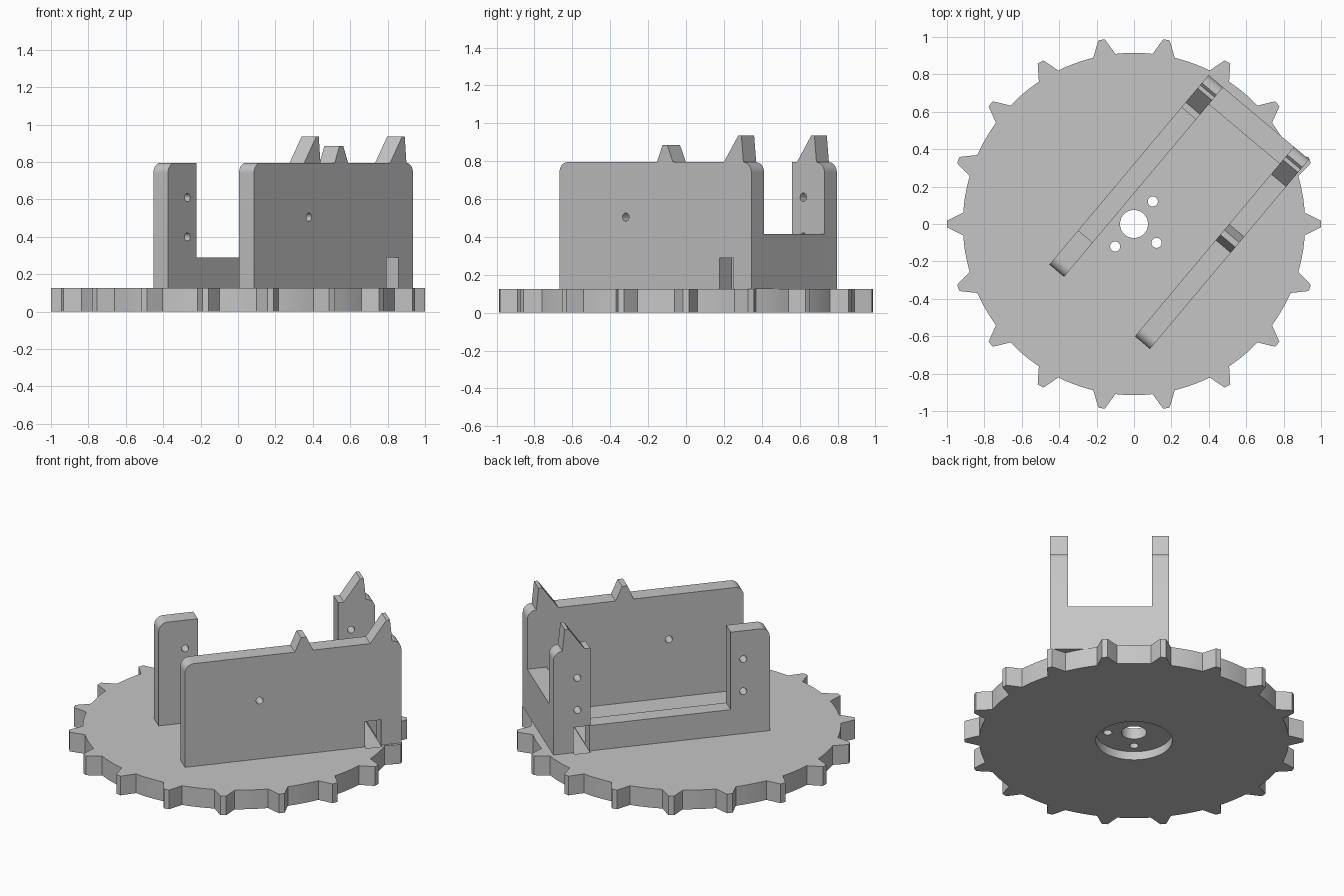
import bpy, bmesh, math
from mathutils import Matrix

if "Cube" in bpy.data.objects:
    bpy.data.objects.remove(bpy.data.objects["Cube"])

ANG = math.radians(50)          # direction of the bracket on the plate
BASE, LOW, TOP = 0.125, 0.29, 0.795
U0, U1 = -0.457, 0.866          # bracket ends
ROT = Matrix.Rotation(ANG, 4, 'Z')

grey = bpy.data.materials.new("plain grey")
grey.diffuse_color = (0.56, 0.56, 0.56, 1)
grey.use_nodes = True
grey.node_tree.nodes["Principled BSDF"].inputs["Base Color"].default_value = grey.diffuse_color


def make(name, bm, rotate=False):
    bmesh.ops.recalc_face_normals(bm, faces=bm.faces)
    if rotate:
        bm.transform(ROT)
    me = bpy.data.meshes.new(name)
    bm.to_mesh(me)
    bm.free()
    me.materials.append(grey)
    ob = bpy.data.objects.new(name, me)
    bpy.context.collection.objects.link(ob)
    return ob


def extrude(bm, pts, vec):
    face = bm.faces.new([bm.verts.new(p) for p in pts])
    res = bmesh.ops.extrude_face_region(bm, geom=[face])
    bmesh.ops.translate(bm, verts=[v for v in res['geom'] if isinstance(v, bmesh.types.BMVert)], vec=vec)


def slab(name, profile, v0, v1):
    """Upright plate: profile in (along, height), thickness from v0 to v1 sideways."""
    bm = bmesh.new()
    extrude(bm, [(u, -v0, z) for u, z in profile], (0, v0 - v1, 0))
    return make(name, bm, True)


def round_corner(cu, cz, r, a0, a1, n=8):
    return [(cu + r * math.cos(math.radians(a0 + (a1 - a0) * i / n)),
             cz + r * math.sin(math.radians(a0 + (a1 - a0) * i / n))) for i in range(n + 1)]


def cylinder(x, y, r, z0, z1, seg=32):
    bm = bmesh.new()
    extrude(bm, [(x + r * math.cos(2 * math.pi * i / seg), y + r * math.sin(2 * math.pi * i / seg), z0)
                 for i in range(seg)], (0, 0, z1 - z0))
    return make("cutter", bm)


def cross_hole(u, z, v, r=0.022, seg=20):
    return slab("cutter", [(u + r * math.cos(2 * math.pi * i / seg), z + r * math.sin(2 * math.pi * i / seg))
                           for i in range(seg)], v - 0.1, v + 0.1)


def strap_slot():
    return slab("cutter", [(0.645, BASE - 0.005), (0.743, BASE - 0.005), (0.743, LOW), (0.645, LOW)], -0.228, 0.515)


def cut(ob, cutters):
    for c in cutters:
        m = ob.modifiers.new("cut", 'BOOLEAN')
        m.operation, m.solver, m.object = 'DIFFERENCE', 'EXACT', c
    deps = bpy.context.evaluated_depsgraph_get()
    ob.data = bpy.data.meshes.new_from_object(ob.evaluated_get(deps))
    ob.modifiers.clear()
    for c in cutters:
        bpy.data.objects.remove(c)


# toothed base plate
TEETH, ROOT = 18, 0.915
outline = []
for t in range(TEETH):
    a = 2 * math.pi * t / TEETH
    for x, y in ((0.913, -0.06), (0.985, -0.025), (1.0, -0.017), (1.0, 0.017), (0.985, 0.025), (0.913, 0.06)):
        outline.append((x * math.cos(a) - y * math.sin(a), x * math.sin(a) + y * math.cos(a), 0))
    half = math.asin(0.06 / ROOT)
    for i in range(1, 5):
        b = a + half + (2 * math.pi / TEETH - 2 * half) * i / 5
        outline.append((ROOT * math.cos(b), ROOT * math.sin(b), 0))
bm = bmesh.new()
extrude(bm, outline, (0, 0, BASE))
plate = make("toothed_base_plate", bm)

# bore, screw holes, underside pocket and slot groove
cutters = [cylinder(0, 0, 0.226, -0.1, 0.055, 64), cylinder(0, 0, 0.075, -0.2, 0.3, 48), strap_slot()]
for deg in (50, 230, 320):
    a = math.radians(deg)
    cutters.append(cylinder(0.157 * math.cos(a), 0.157 * math.sin(a), 0.027, -0.2, 0.3))
cut(plate, cutters)

# shared outline pieces: rounded ends and pointed tab
R = 0.055
rear_round = round_corner(U1 - R, TOP - R, R, 0, 90)
front_round = round_corner(U0 + R, TOP - R, R, 90, 180)
rear_tab = [(0.813, TOP), (0.797, 0.935), (0.775, 0.935), (0.676, TOP)]
mid_tab = [(0.326, TOP), (0.286, 0.885), (0.253, 0.885), (0.215, TOP)]
if abs(rear_round[-1][0] - rear_tab[0][0]) < 0.004:
    rear_tab = rear_tab[1:]

# tall side wall
right = slab("tall_side_wall", [(U0, BASE), (U1, BASE)] + rear_round + rear_tab + mid_tab + front_round,
             0.39, 0.495)
cut(right, [strap_slot(), cross_hole(0, 0.505, 0.44)])

# side wall with a low middle and two posts
left = slab("cutaway_side_wall",
            [(U0, BASE), (U1, BASE)] + rear_round + rear_tab
            + [(0.641, TOP), (0.641, LOW), (-0.218, LOW), (-0.218, TOP)] + front_round,
            -0.207, -0.105)
cut(left, [strap_slot()] + [cross_hole(u, z, -0.155) for u in (-0.295, 0.72) for z in (0.40, 0.61)])

# cross wall joining the two sides at the rear
slab("rear_cross_wall", [(0.747, BASE), (U1, BASE), (U1, 0.415), (0.747, 0.415)], -0.105, 0.39)

# keep edges crisp, curved rims smooth
for ob in bpy.context.collection.objects:
    ob.select_set(True)
    bpy.context.view_layer.objects.active = ob
bpy.ops.object.shade_smooth_by_angle(angle=math.radians(25))
